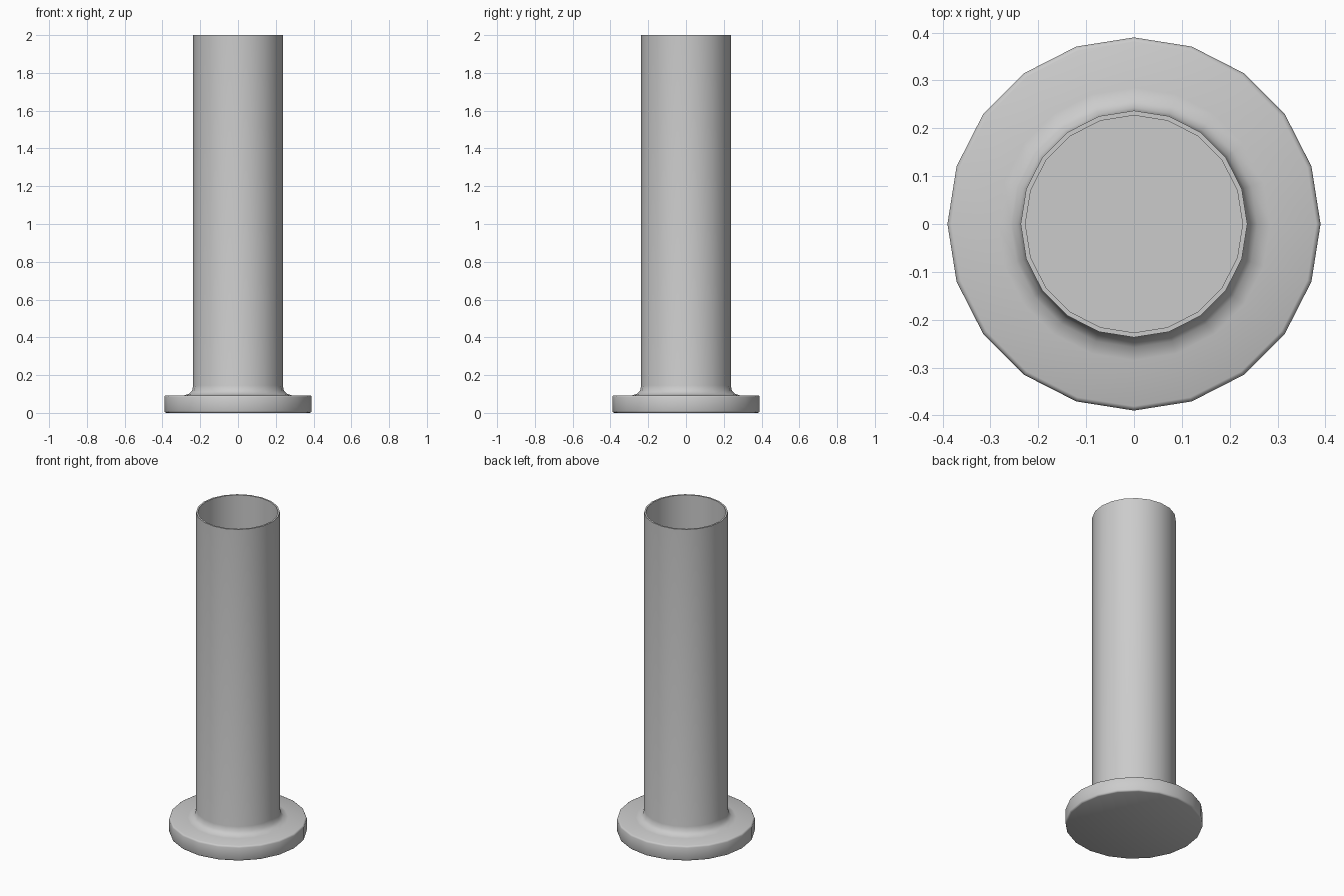
import bpy, bmesh, math

if "Cube" in bpy.data.objects:
    bpy.data.objects.remove(bpy.data.objects["Cube"])

SIDES = 20


def lathe(name, profile):
    """Revolve an (r, z) profile around z; first and last rings are capped."""
    bm = bmesh.new()
    rings = []
    for r, z in profile:
        rings.append([bm.verts.new((r * math.cos(2 * math.pi * i / SIDES),
                                    r * math.sin(2 * math.pi * i / SIDES), z))
                      for i in range(SIDES)])
    for a, b in zip(rings, rings[1:]):
        for i in range(SIDES):
            j = (i + 1) % SIDES
            bm.faces.new((a[i], a[j], b[j], b[i]))
    bm.faces.new(rings[0][::-1])
    bm.faces.new(rings[-1])
    bmesh.ops.recalc_face_normals(bm, faces=bm.faces)
    mesh = bpy.data.meshes.new(name)
    bm.to_mesh(mesh)
    bm.free()
    obj = bpy.data.objects.new(name, mesh)
    bpy.context.collection.objects.link(obj)
    bpy.context.view_layer.objects.active = obj
    obj.select_set(True)
    bpy.ops.object.shade_smooth_by_angle(angle=math.radians(50))
    return obj


# Rounded base flange, fillet, thin tube wall and inner floor
lathe("flanged_tube", [
    (0.381, 0.0), (0.387, 0.003), (0.39, 0.01),
    (0.39, 0.083), (0.387, 0.09), (0.381, 0.093),
    (0.285, 0.093), (0.258, 0.102), (0.243, 0.118), (0.237, 0.145),
    (0.237, 2.0), (0.227, 2.0), (0.227, 0.03),
])
